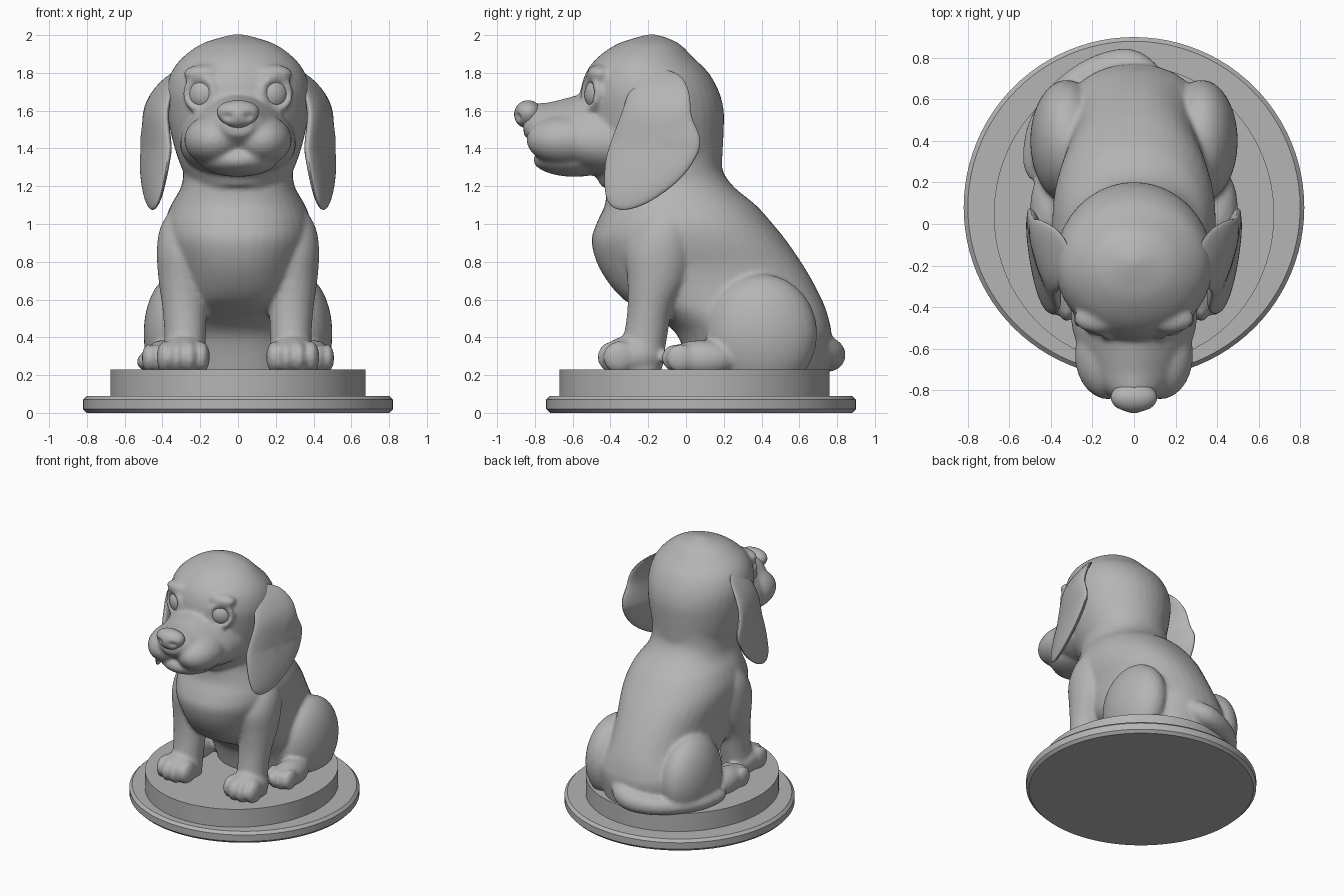
import bpy, bmesh, math
from mathutils import Vector, Matrix

if "Cube" in bpy.data.objects:
    bpy.data.objects.remove(bpy.data.objects["Cube"])

GREY = bpy.data.materials.new("stone grey")
GREY.diffuse_color = (0.46, 0.46, 0.46, 1)
GREY.use_nodes = True
GREY.node_tree.nodes["Principled BSDF"].inputs["Base Color"].default_value = GREY.diffuse_color


def finish(bm, name):
    bmesh.ops.recalc_face_normals(bm, faces=bm.faces[:])
    me = bpy.data.meshes.new(name)
    bm.to_mesh(me)
    bm.free()
    me.materials.append(GREY)
    ob = bpy.data.objects.new(name, me)
    bpy.context.collection.objects.link(ob)
    bpy.ops.object.select_all(action='DESELECT')
    ob.select_set(True)
    bpy.context.view_layer.objects.active = ob
    bpy.ops.object.shade_smooth_by_angle(angle=math.radians(35))
    return ob


def spline(keys, steps=5, closed=False):
    """Smooth interpolation through tuples of numbers."""
    n, out = len(keys), []
    for i in range(n if closed else n - 1):
        pick = (lambda k: keys[k % n]) if closed else (lambda k: keys[min(max(k, 0), n - 1)])
        a, b, c, d = (Vector(pick(i + k)) for k in (-1, 0, 1, 2))
        for s in range(steps):
            t = s / steps
            out.append(b + (c - a) * t * 0.5 + (a - b * 2.5 + c * 2 - d * 0.5) * t * t
                       + ((b - c) * 1.5 + (d - a) * 0.5) * t ** 3)
    return out if closed else out + [Vector(keys[-1])]


def loft(bm, rings, closed=False):
    rows = [[bm.verts.new(p) for p in r] for r in rings]
    n = len(rows[0])
    pairs = list(zip(rows, rows[1:])) + ([(rows[-1], rows[0])] if closed else [])
    for a, b in pairs:
        for i in range(n):
            bm.faces.new((a[i], a[(i + 1) % n], b[(i + 1) % n], b[i]))
    if not closed:
        bm.faces.new(rows[0])
        bm.faces.new(rows[-1])


def angles(n=40):
    return [2 * math.pi * i / n for i in range(n)]


def power(v, e):
    return math.copysign(abs(v) ** e, v)


def upright(bm, keys, e=0.9):
    """Loft of level sections: z, y front, y back, x left, x right."""
    rings = []
    for z, y0, y1, x0, x1 in spline(keys):
        rings.append([((x0 + x1) / 2 + (x1 - x0) / 2 * power(math.cos(a), e),
                       (y0 + y1) / 2 + (y1 - y0) / 2 * power(math.sin(a), e), z) for a in angles()])
    loft(bm, rings)


def blob(bm, centre, radii, rot=None):
    m = Matrix.Translation(centre) @ (rot or Matrix()) @ Matrix.Diagonal((*radii, 1))
    return bmesh.ops.create_uvsphere(bm, u_segments=32, v_segments=20, radius=1, matrix=m)["verts"]


def tube(bm, keys):
    """Round tube through x, y, z, radius."""
    pts = spline(keys)
    rings = []
    for i, p in enumerate(pts):
        d = (pts[min(i + 1, len(pts) - 1)] - pts[max(i - 1, 0)]).to_3d()
        q = d.to_track_quat('Z', 'Y')
        rings.append([p.to_3d() + q @ Vector((math.cos(a), math.sin(a), 0)) * p[3] for a in angles(20)])
    loft(bm, rings)


# Base disc with chamfered rims, and the oval plinth on it
def disc(name, profile, cy, sy):
    bm = bmesh.new()
    loft(bm, [[(r * math.cos(a), cy + r * sy * math.sin(a), z) for a in angles(96)] for r, z in profile])
    finish(bm, name)


disc("base_disc", [(0.80, 0), (0.82, 0.02), (0.82, 0.07), (0.80, 0.09)], 0.08, 1)
disc("plinth", [(0.675, 0.08), (0.675, 0.23)], 0.045, 1.06)

bm = bmesh.new()
# Torso and neck
upright(bm, [(z, f, b, -w, w) for z, f, b, w in (
    (0.20, 0.02, 0.74, 0.34), (0.40, -0.04, 0.77, 0.38), (0.50, -0.15, 0.755, 0.38),
    (0.60, -0.33, 0.72, 0.36), (0.75, -0.45, 0.64, 0.36), (0.90, -0.50, 0.54, 0.39),
    (1.00, -0.475, 0.46, 0.39), (1.10, -0.43, 0.37, 0.355), (1.20, -0.42, 0.25, 0.30),
    (1.30, -0.40, 0.19, 0.29), (1.45, -0.35, 0.19, 0.29))])
# Skull
upright(bm, [(z, f, b, -w, w) for z, f, b, w in (
    (1.20, -0.45, 0.18, 0.25), (1.30, -0.50, 0.19, 0.30), (1.40, -0.53, 0.195, 0.335),
    (1.50, -0.55, 0.20, 0.36), (1.60, -0.56, 0.20, 0.375), (1.70, -0.56, 0.175, 0.38),
    (1.80, -0.53, 0.12, 0.355), (1.88, -0.47, 0.04, 0.295), (1.95, -0.37, -0.03, 0.20),
    (1.985, -0.27, -0.10, 0.10), (2.003, -0.20, -0.16, 0.03))], 1.0)
# Muzzle, narrower towards its top
rings = []
for y, w, z0, z1 in spline([(-0.35, 0.30, 1.24, 1.72), (-0.50, 0.29, 1.26, 1.70), (-0.62, 0.25, 1.30, 1.67),
                            (-0.72, 0.20, 1.36, 1.645), (-0.80, 0.14, 1.42, 1.635), (-0.86, 0.07, 1.47, 1.60)]):
    rings.append([(w * math.cos(a) * (1 - 0.25 * math.sin(a)), y,
                   (z0 + z1) / 2 + (z1 - z0) / 2 * math.sin(a)) for a in angles()])
loft(bm, rings)
# Lower jaw
blob(bm, (0, -0.59, 1.34), (0.21, 0.22, 0.09))
# Tail curled around one side
tube(bm, [(0.08, 0.70, 0.36, 0.07), (-0.03, 0.765, 0.31, 0.08), (-0.20, 0.73, 0.285, 0.07),
          (-0.36, 0.62, 0.28, 0.06), (-0.46, 0.46, 0.275, 0.055), (-0.49, 0.30, 0.27, 0.045),
          (-0.48, 0.22, 0.265, 0.025)])

for s in (-1, 1):
    # Jowls and brows
    blob(bm, (s * 0.125, -0.63, 1.445), (0.16, 0.215, 0.135))
    blob(bm, (s * 0.17, -0.455, 1.795), (0.12, 0.07, 0.05))
    # Eyelid rims
    look = Vector((s * 0.42, -0.9, 0.05)).to_track_quat('Z', 'Y')
    rim = []
    for a in angles():
        out = Vector((math.cos(a), math.sin(a), 0))
        rim.append([Vector((s * 0.20, -0.505, 1.69)) + look @ (out * (0.082 + 0.02 * math.cos(b))
                    + Vector((0, 0, 0.02 * math.sin(b)))) for b in angles(12)])
    loft(bm, rim, closed=True)
    # Front legs and shoulders
    upright(bm, [(z, f, b, s * i, s * o) for z, f, b, i, o in (
        (0.21, -0.36, -0.13, 0.17, 0.40), (0.40, -0.33, -0.10, 0.17, 0.39), (0.55, -0.31, -0.07, 0.165, 0.40),
        (0.70, -0.31, 0.00, 0.16, 0.42), (0.85, -0.32, 0.04, 0.14, 0.43), (0.97, -0.28, 0.04, 0.13, 0.415),
        (1.06, -0.22, 0.00, 0.15, 0.37))], 1.0)
    # Front paws with toes
    blob(bm, (s * 0.29, -0.28, 0.30), (0.13, 0.17, 0.11))
    for k, y in ((-0.098, -0.355), (-0.034, -0.385), (0.034, -0.385), (0.098, -0.355)):
        blob(bm, (s * (0.29 + k), y, 0.295), (0.043, 0.085, 0.085))
    # Haunches, hind feet and toes
    blob(bm, (s * 0.325, 0.40, 0.42), (0.175, 0.295, 0.315))
    blob(bm, (s * 0.40, 0.08, 0.285), (0.10, 0.19, 0.10))
    for k, y in ((-0.075, -0.03), (-0.026, -0.055), (0.026, -0.055), (0.075, -0.03)):
        blob(bm, (s * (0.40 + k), y, 0.29), (0.034, 0.075, 0.075))

# Fuse all body forms into one sculpted skin
body = finish(bm, "puppy_body")
fuse = body.modifiers.new("fuse", 'REMESH')
fuse.mode = 'VOXEL'
fuse.voxel_size = 0.014
fuse.use_smooth_shade = True
soften = body.modifiers.new("soften", 'SMOOTH')
soften.factor = 0.5
soften.iterations = 7

# Nose with two pressed-in nostrils
bm = bmesh.new()
for v in blob(bm, (0, -0.835, 1.58), (0.11, 0.075, 0.075)):
    v.co.x *= 1 + 2.5 * (v.co.z - 1.58)
    for s in (-1, 1):
        d = math.hypot(v.co.x - s * 0.055, (v.co.z - 1.57) * 1.2)
        if v.co.y < -0.83 and d < 0.035:
            v.co.y += 0.025 * (1 - d / 0.035)
finish(bm, "nose")

# Drooping ears and eyes, one per side
EAR = [(-0.28, 1.74), (-0.35, 1.56), (-0.42, 1.36), (-0.43, 1.19), (-0.40, 1.10), (-0.32, 1.075),
       (-0.19, 1.12), (-0.04, 1.23), (0.05, 1.35), (0.075, 1.45), (0.03, 1.57), (0.015, 1.70),
       (-0.04, 1.79), (-0.17, 1.82)]


def ear_x(y, z):
    return 0.43 + 0.28 * (y + 0.18) - 1.9 * max(z - 1.55, 0) ** 2 + 0.2 * max(1.4 - z, 0)


for s, side in ((-1, "left"), (1, "right")):
    bm = bmesh.new()
    outline = spline(EAR, 4, closed=True)
    mid = Vector((-0.17, 1.43))
    rings = []
    for i in range(1, 24):
        a = math.pi * i / 24
        ring = []
        for p in outline:
            q = mid + (p - mid) * math.sin(a)
            ring.append((s * (ear_x(q.x, q.y) + 0.048 * math.cos(a)), q.x, q.y))
        rings.append(ring)
    loft(bm, rings)
    finish(bm, side + "_ear")

    bm = bmesh.new()
    n = Vector((s * 0.42, -0.9, 0.05)).normalized()
    blob(bm, Vector((s * 0.20, -0.505, 1.69)) - n * 0.03, (0.078, 0.078, 0.055),
         n.to_track_quat('Z', 'Y').to_matrix().to_4x4())
    finish(bm, side + "_eye")
